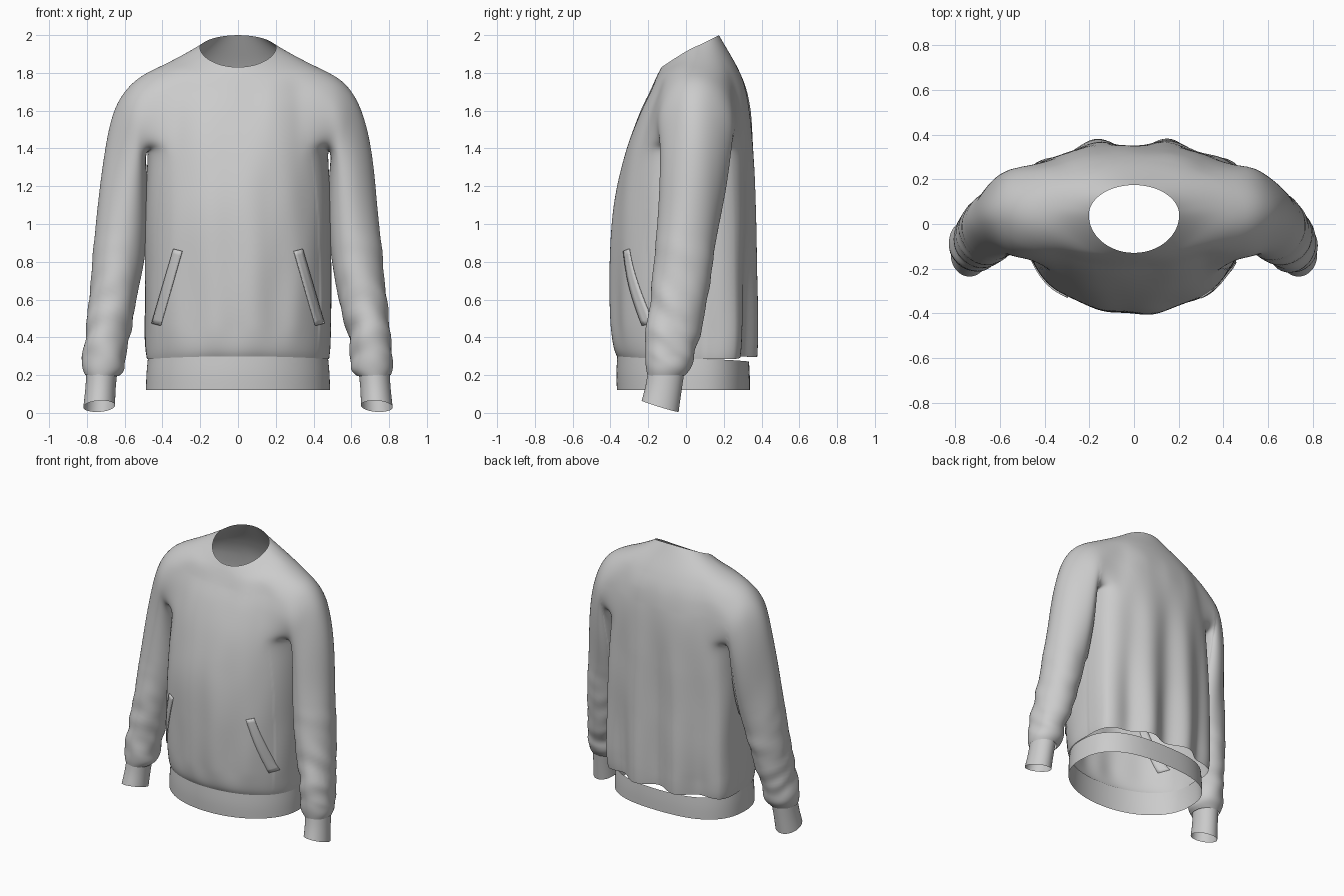
import bpy, bmesh, math
from mathutils import Vector, noise

if "Cube" in bpy.data.objects:
    bpy.data.objects.remove(bpy.data.objects["Cube"])


def make_object(name, bm, mods=()):
    bmesh.ops.recalc_face_normals(bm, faces=bm.faces[:])
    me = bpy.data.meshes.new(name)
    bm.to_mesh(me)
    bm.free()
    ob = bpy.data.objects.new(name, me)
    bpy.context.collection.objects.link(ob)
    for kind, props in mods:
        m = ob.modifiers.new(kind.title(), kind)
        for k, v in props.items():
            setattr(m, k, v)
    return ob


def bake(ob):
    dg = bpy.context.evaluated_depsgraph_get()
    dg.update()
    me = bpy.data.meshes.new_from_object(ob.evaluated_get(dg))
    ob.modifiers.clear()
    ob.data = me


def smooth(ob):
    for p in ob.data.polygons:
        p.use_smooth = True


def clamp(v):
    return min(1, max(0, v))


def skin(bm, rows, closed=False, skip=lambda r, c: False):
    n = len(rows[0])
    for r in range(len(rows) - 1):
        for c in range(n if closed else n - 1):
            if not skip(r, c):
                d = (c + 1) % n
                bm.faces.new((rows[r][c], rows[r][d], rows[r + 1][d], rows[r + 1][c]))


def body_point(t, ring):
    """Point on a half body section: blunt at the back, rounder in front."""
    hw, cy, yf, yb, zs, zf, zb, nf, nb = ring
    c, s = abs(math.cos(t)), math.sin(t)
    n, ye, ze = (nf, yf, zf) if s < 0 else (nb, yb, zb)
    w = abs(s) ** (2 if hw > .35 else 1.1)
    return Vector((hw * c ** (2 / n), cy + (ye - cy) * abs(s) ** (2 / n), zs + (ze - zs) * w))


def sleeve_ring(bm, ring, count=24):
    """Egg-shaped ring between an outer and an inner point of the front outline."""
    xo, zo, xi, zi, yc, h, tilt, egg = ring
    out = []
    for k in range(count):
        u = 2 * math.pi * k / count
        a, s = (1 + math.cos(u)) / 2, math.sin(u)
        out.append(bm.verts.new((xi + (xo - xi) * a, yc - h * s * (1 - egg * math.cos(u)),
                                 zi + (zo - zi) * a + tilt * s)))
    return out


HALF = 8
ANGLES = [math.pi / 2 * i / HALF for i in range(-HALF, HALF + 1)]
MIRROR = ('MIRROR', {'merge_threshold': 0.002})

# half width, centre y, front y, back y, side z, front z, back z, exponents
BODY = [
    (.484, 0, -.368, .352, .285, .30, .298, 2.05, 3.2),
    (.494, 0, -.395, .357, .34, .35, .36, 2.05, 3.2),
    (.496, 0, -.406, .36, .58, .58, .60, 2.05, 3.2),
    (.496, 0, -.406, .36, .84, .84, .86, 2.05, 3.2),
    (.492, .01, -.390, .36, 1.08, 1.08, 1.1, 2.1, 3.1),
    (.487, .02, -.352, .358, 1.26, 1.28, 1.3, 2.15, 3.0),
    (.480, .04, -.314, .356, 1.40, 1.42, 1.44, 2.25, 2.8),
    (.475, .05, -.274, .35, 1.52, 1.53, 1.55, 2.3, 2.6),
    (.465, .05, -.237, .337, 1.64, 1.62, 1.65, 2.3, 2.4),
    (.450, .05, -.200, .314, 1.75, 1.69, 1.74, 2.2, 2.3),
    (.405, .05, -.172, .275, 1.838, 1.75, 1.83, 2.2, 2.2),
    (.310, .05, -.150, .225, 1.885, 1.795, 1.915, 2.1, 2.1),
    (.203, .04, -.130, .175, 1.935, 1.83, 2.0, 2.0, 2.0),
]
# outer x, z, inner x, z, centre y, half depth, tilt, egg
SLEEVE = [
    (.550, 1.772, .490, 1.36, .052, .205, 0, .12),
    (.642, 1.655, .478, 1.25, .052, .192, 0, .2),
    (.697, 1.47, .477, 1.13, .045, .180, 0, .22),
    (.728, 1.25, .480, .98, .026, .168, 0, .18),
    (.748, 1.02, .490, .82, .002, .160, 0, .12),
    (.773, .76, .525, .64, -.025, .157, 0, .05),
    (.803, .50, .573, .42, -.06, .147, 0, 0),
    (.818, .34, .602, .28, -.085, .132, 0, 0),
    (.833, .25, .592, .225, -.092, .122, 0, 0),
    (.810, .200, .630, .195, -.105, .10, 0, 0),
]
LO, HI, COL = 6, 10, 4  # armhole rows and columns

# Body and sleeves in one piece, sleeves grown out of the armhole
bm = bmesh.new()
rows = [[bm.verts.new(body_point(t, r)) for t in ANGLES] for r in BODY]
a, b = HALF - COL, HALF + COL
skin(bm, rows, skip=lambda r, c: LO <= r < HI and a <= c < b)
hole = [rows[HI][c] for c in range(HALF, a - 1, -1)]
hole += [rows[r][a] for r in range(HI - 1, LO - 1, -1)]
hole += [rows[LO][c] for c in range(a + 1, b + 1)]
hole += [rows[r][b] for r in range(LO + 1, HI + 1)]
hole += [rows[HI][c] for c in range(b - 1, HALF, -1)]
skin(bm, [hole] + [sleeve_ring(bm, r) for r in SLEEVE], closed=True)
shirt = make_object('shirt_body_and_sleeves', bm,
                    [MIRROR, ('SUBSURF', {'levels': 3, 'render_levels': 3})])
bake(shirt)

# Cloth folds: back drape, front drape, sleeve creases
moves = []
for v in shirt.data.vertices:
    p, n = v.co, v.normal
    d = Vector()
    low = clamp((1.6 - p.z) / 1.2)
    hem = clamp((p.z - .3) / .15)
    sleeve = clamp((abs(p.x) - .5) / .06) * clamp((p.z - .2) / .1)
    if p.y > .1 and abs(p.x) < .51:
        fold = .03 * low * math.cos(2 * math.pi * (p.x - .15) / .31)
        d += n * fold * clamp(n.y * 1.6)
    elif p.y < -.2 and abs(p.x) < .45:
        d.y += .006 * low * hem * math.cos(2 * math.pi * p.x / .23 + p.z)
    # diagonal creases stacking up towards the cuff
    cuffward = clamp((1.0 - p.z) / .6)
    d += n * sleeve * .016 * cuffward * noise.noise(Vector((p.x * 5, p.y * 7, p.z * 10 + p.y * 6)))
    d += n * .007 * hem * clamp((1.8 - p.z) / .1) * noise.noise(Vector((p.x * 6, p.y * 6, p.z * 2.5)))
    moves.append(d)
for v, d in zip(shirt.data.vertices, moves):
    v.co += d
smooth(shirt)

# Ribbed waistband
bm = bmesh.new()
band = [(.480, 0, -.366, .335, .285, .302, .272, 2.05, 2.6),
        (.488, 0, -.372, .34, .21, .21, .20, 2.05, 2.6),
        (.490, 0, -.368, .34, .122, .122, .12, 2.05, 2.6)]
skin(bm, [[bm.verts.new(body_point(t, r)) for t in ANGLES] for r in band])
smooth(make_object('waistband', bm, [MIRROR, ('SUBSURF', {'levels': 2, 'render_levels': 2})]))

# Sleeve cuffs
cuff = [(.803, .225, .638, .215, -.105, .098, 0, 0),
        (.808, .13, .648, .13, -.118, .095, .015, 0),
        (.820, .03, .650, .04, -.137, .099, .03, 0)]
bm = bmesh.new()
skin(bm, [sleeve_ring(bm, r) for r in cuff], closed=True)
smooth(make_object('cuffs', bm, [MIRROR, ('SUBSURF', {'levels': 2, 'render_levels': 2})]))

# Slanted pocket welts laid on the front of the body
for side, label in ((1, 'left'), (-1, 'right')):
    bm = bmesh.new()
    top, bottom = Vector((.318, 0, .862)), Vector((.432, 0, .468))
    across = Vector((.023, 0, .006))
    rows = []
    for i in range(17):
        c = top.lerp(bottom, i / 16)
        row = []
        for k in (-1, -.33, .33, 1):
            q = c + across * k
            q.x *= side
            hit, loc, nor, _ = shirt.ray_cast(Vector((q.x, -1, q.z)), Vector((0, 1, 0)))
            row.append(bm.verts.new(loc + Vector((0, -.003, 0)) if hit else (q.x, -.3, q.z)))
        rows.append(row)
    skin(bm, rows)
    welt = make_object('pocket_welt_' + label, bm,
                       [('SOLIDIFY', {'thickness': .009, 'offset': 0})])
    bpy.ops.object.select_all(action='DESELECT')
    bpy.context.view_layer.objects.active = welt
    welt.select_set(True)
    bpy.ops.object.shade_smooth_by_angle(angle=math.radians(40))
